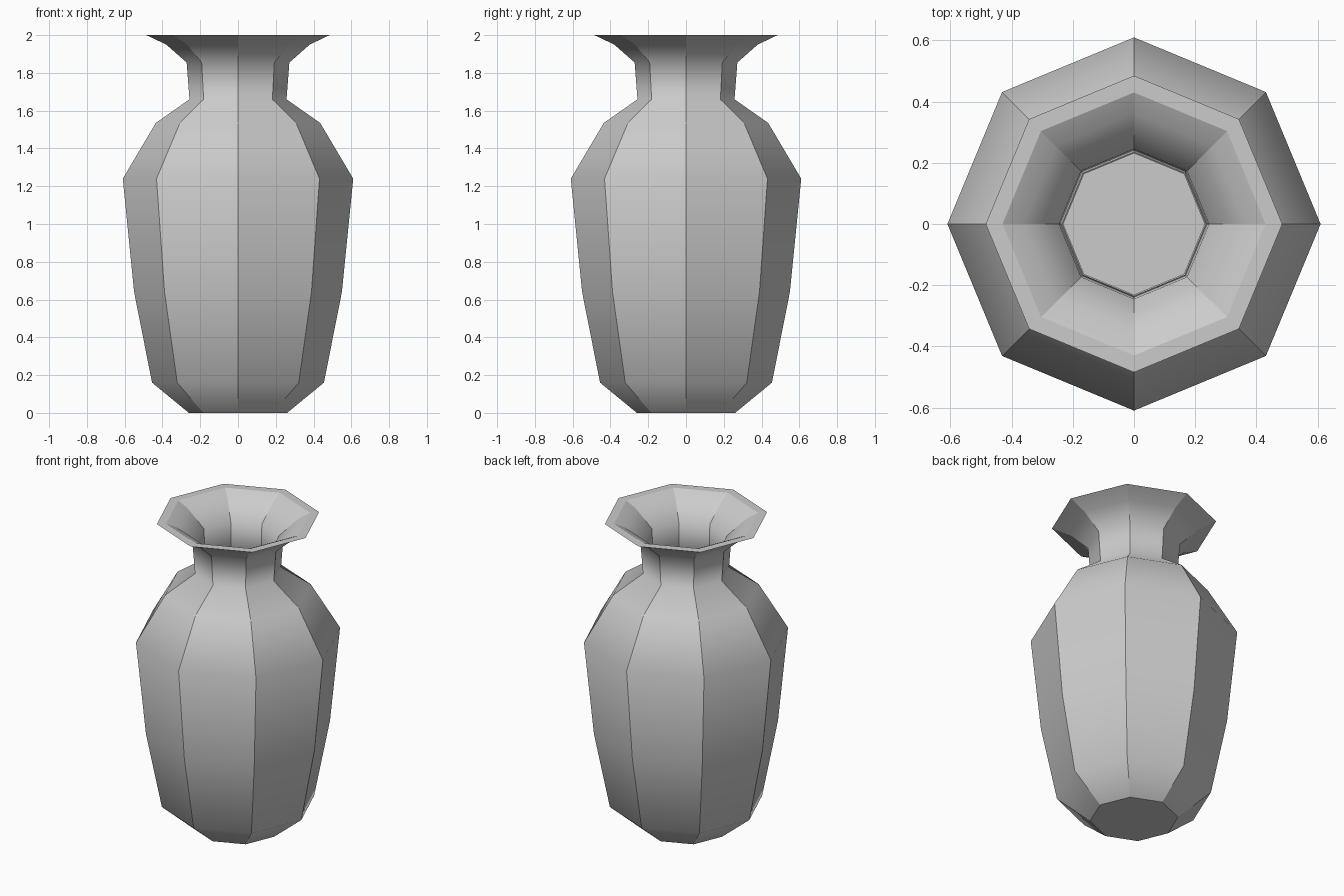
import bpy, bmesh
from math import cos, sin, pi

if "Cube" in bpy.data.objects:
    bpy.data.objects.remove(bpy.data.objects["Cube"])

SIDES = 8

# (radius, height) from base centre outwards, over the rim and down the inside
outer = [(0.26, 0.0), (0.455, 0.16), (0.55, 0.64), (0.61, 1.24), (0.435, 1.535),
         (0.257, 1.66), (0.272, 1.855), (0.38, 1.95), (0.485, 2.0)]
inner = [(0.43, 2.0), (0.362, 1.967), (0.245, 1.865), (0.235, 1.645), (0.415, 1.515),
         (0.58, 1.235), (0.522, 0.645), (0.43, 0.175), (0.232, 0.03)]
profile = outer + inner

# Vase body: stacked eight-sided rings
bm = bmesh.new()
rings = [[bm.verts.new((r * cos(2 * pi * i / SIDES), r * sin(2 * pi * i / SIDES), z))
          for i in range(SIDES)] for r, z in profile]
for a, b in zip(rings, rings[1:]):
    for i in range(SIDES):
        j = (i + 1) % SIDES
        bm.faces.new((a[i], a[j], b[j], b[i]))

# Underside and inside floor
bm.faces.new(rings[0][::-1])
bm.faces.new(rings[-1])
bmesh.ops.recalc_face_normals(bm, faces=bm.faces[:])

# Smooth up the profile, crisp along vertical facets, rim and base
for f in bm.faces:
    f.smooth = True
for e in bm.edges:
    e.smooth = False
crisp = {0, len(outer) - 1, len(outer), len(profile) - 1}
for k, ring in enumerate(rings):
    for i in range(SIDES):
        edge = bm.edges.get((ring[i], ring[(i + 1) % SIDES]))
        edge.smooth = k not in crisp

mesh = bpy.data.meshes.new("vase")
bm.to_mesh(mesh)
bm.free()
vase = bpy.data.objects.new("vase", mesh)
bpy.context.collection.objects.link(vase)
